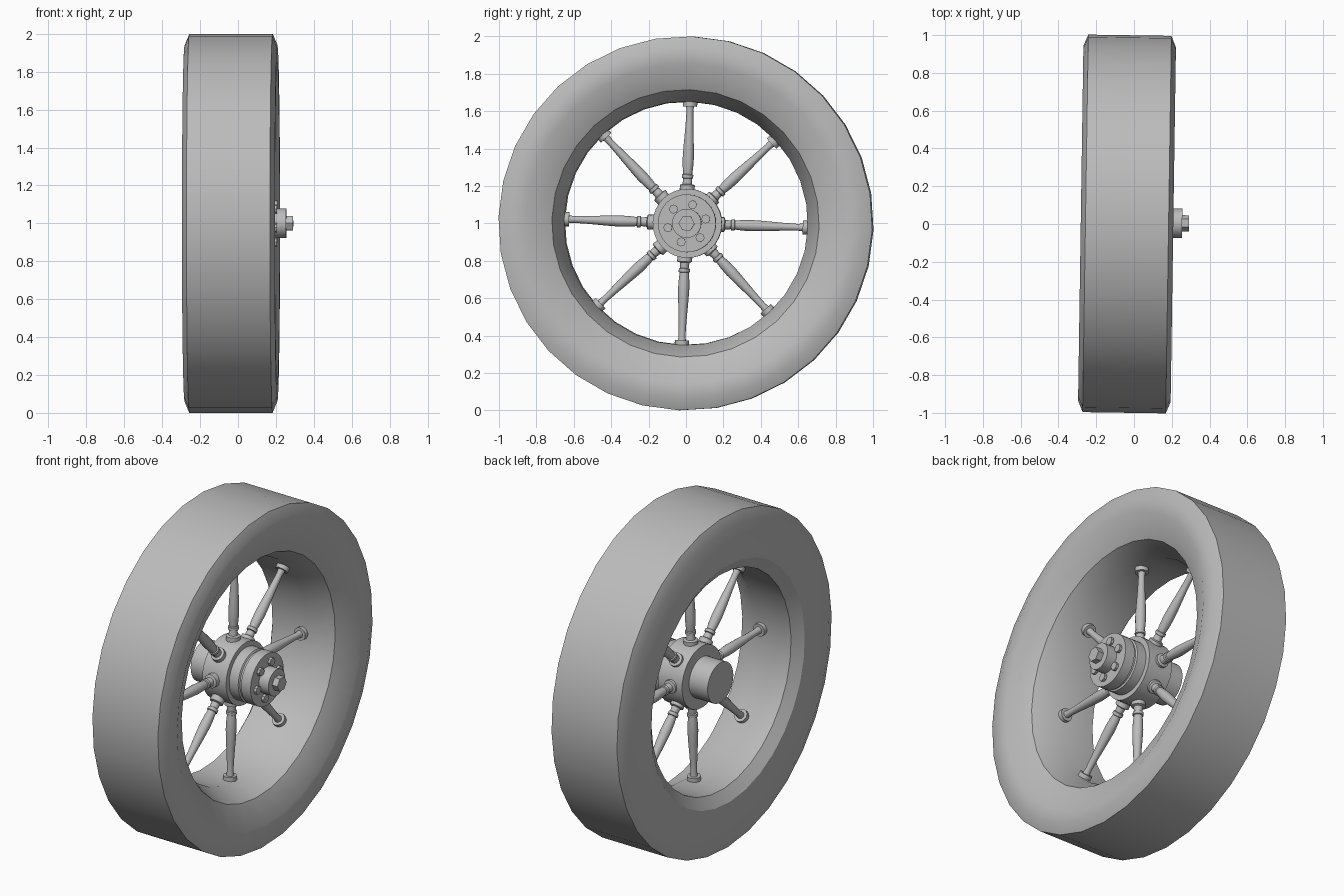
import bpy, bmesh, math
from mathutils import Matrix

cube = bpy.data.objects.get("Cube")
if cube:
    bpy.data.objects.remove(cube, do_unlink=True)

grey = bpy.data.materials.new("plain grey")
grey.use_nodes = True
colour = (0.5, 0.5, 0.5, 1)
grey.diffuse_color = colour
grey.node_tree.nodes["Principled BSDF"].inputs["Base Color"].default_value = colour

# Wheel pose: axle along x, slightly yawed and rolled
WHEEL = (Matrix.Translation((-0.037, 0, 1)) @ Matrix.Rotation(-0.015, 4, 'Z')
         @ Matrix.Rotation(math.radians(-2), 4, 'X'))
HUB = Matrix.Translation((0, 0.008, 0)) @ WHEEL


def lathe(name, profile, sides, matrix, closed=False, phase=0.0):
    """Turn (distance along x, radius) points around the x axis."""
    bm = bmesh.new()
    rings = []
    for x, r in profile:
        angles = [phase + math.tau * i / sides for i in range(sides)]
        rings.append([bm.verts.new((x, r * math.sin(a), r * math.cos(a))) for a in angles])
    pairs = list(zip(rings, rings[1:]))
    if closed:
        pairs.append((rings[-1], rings[0]))
    else:
        bm.faces.new(rings[0])
        bm.faces.new(rings[-1])
    for a, b in pairs:
        for i in range(sides):
            j = (i + 1) % sides
            bm.faces.new((a[i], a[j], b[j], b[i]))
    bmesh.ops.recalc_face_normals(bm, faces=bm.faces)
    mesh = bpy.data.meshes.new(name)
    bm.to_mesh(mesh)
    bm.free()
    mesh.materials.append(grey)
    obj = bpy.data.objects.new(name, mesh)
    obj.matrix_world = matrix
    bpy.context.collection.objects.link(obj)
    bpy.ops.object.select_all(action='DESELECT')
    obj.select_set(True)
    bpy.context.view_layer.objects.active = obj
    bpy.ops.object.shade_smooth_by_angle(angle=math.radians(29))
    return obj


# Tyre and rim in one cross-section, with a dished front and chamfered back
lathe("tyre_and_rim", [(-0.22, 1), (0.22, 1), (0.245, 0.94), (0.245, 0.855),
                       (0.175, 0.715), (0.04, 0.652), (-0.2, 0.65),
                       (-0.245, 0.715), (-0.245, 0.94)], 32, WHEEL, closed=True)

# Hub: back axle, spoke barrel, grooved neck, bolt flange and front boss
lathe("hub", [(-0.2, 0.12), (-0.075, 0.12), (-0.075, 0.185), (0.085, 0.185),
              (0.085, 0.155), (0.145, 0.155), (0.15, 0.145), (0.16, 0.145),
              (0.165, 0.155), (0.228, 0.155), (0.228, 0.078), (0.292, 0.078)],
      32, HUB)
lathe("axle_nut", [(0.285, 0.043), (0.328, 0.043)], 6, HUB, phase=math.radians(30))

# Flange bolts
for k in range(6):
    a = math.radians(15 + 60 * k)
    spot = Matrix.Translation((0, 0.104 * math.cos(a), 0.104 * math.sin(a)))
    lathe(f"flange_bolt_{k + 1}", [(0.22, 0.024), (0.244, 0.024)], 8, HUB @ spot)

# Turned spokes with collars at both ends
SPOKE = [(0.17, 0.04), (0.205, 0.04), (0.21, 0.026), (0.24, 0.023), (0.243, 0.03),
         (0.26, 0.03), (0.263, 0.024), (0.3, 0.028), (0.35, 0.03), (0.42, 0.027),
         (0.52, 0.021), (0.6, 0.018), (0.625, 0.021), (0.625, 0.038), (0.653, 0.038)]
for k in range(8):
    turn = Matrix.Rotation(math.tau * k / 8, 4, 'X') @ Matrix.Rotation(-math.pi / 2, 4, 'Y')
    lathe(f"spoke_{k + 1}", SPOKE, 16, WHEEL @ turn)
